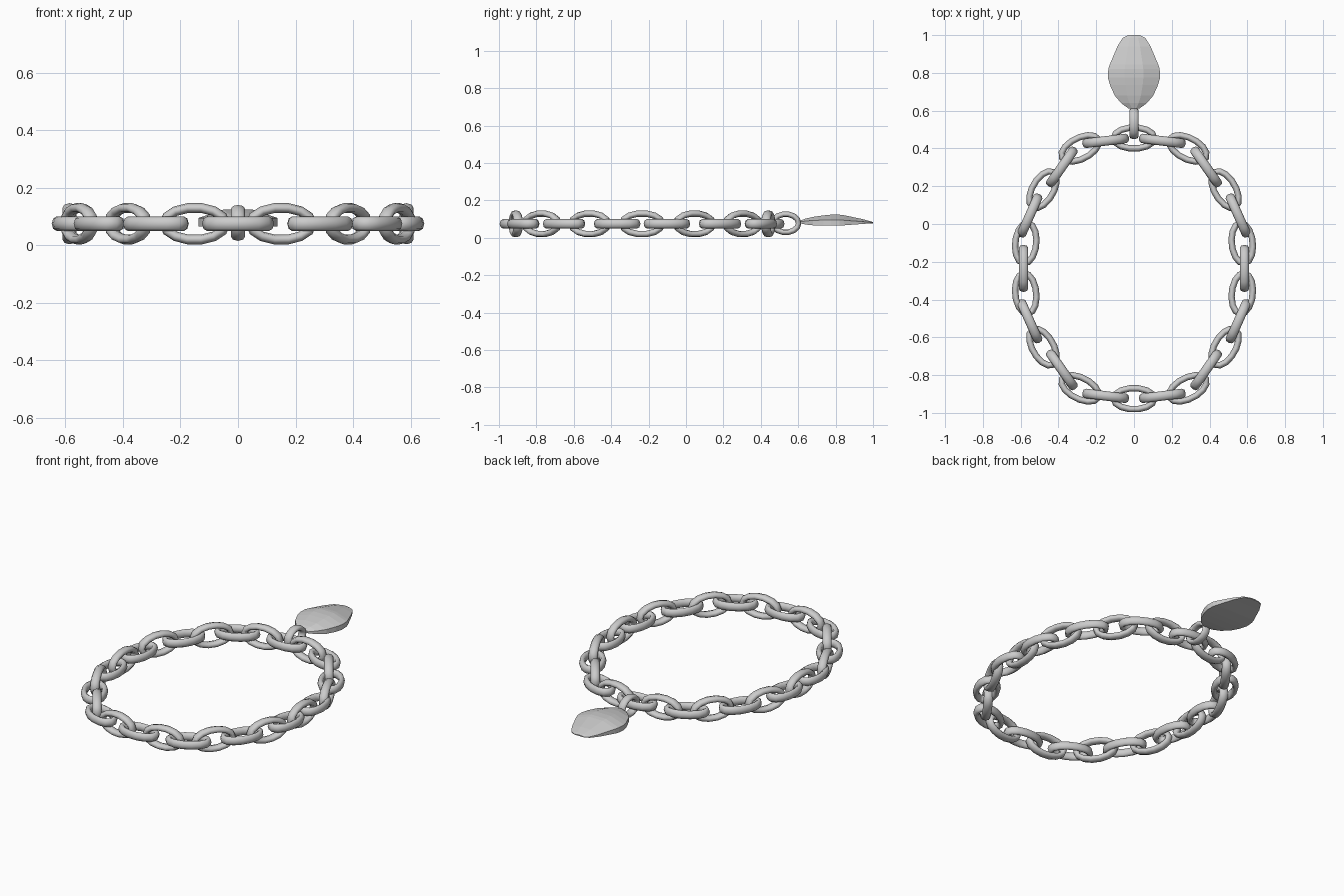
import bpy, bmesh
from math import sin, cos, tau, radians, pi
from mathutils import Matrix, Vector

if "Cube" in bpy.data.objects:
    bpy.data.objects.remove(bpy.data.objects["Cube"])

ZC = 0.075      # height of the chain's middle plane
YC = -0.235     # middle of the chain loop


def oval_link(name, loc, angle, upright, half_len=0.125, half_wid=0.073,
              thick=0.034, depth=0.05, segs=14, sides=8):
    """Closed oval ring with a rounded section, long axis turned by angle in plan."""
    bm = bmesh.new()
    rings = []
    a, b = half_len - thick / 2, half_wid - thick / 2
    for i in range(segs):
        t = tau * i / segs
        p = Vector((a * cos(t), b * sin(t), 0))
        n = Vector((b * cos(t), a * sin(t), 0)).normalized()
        ring = []
        for j in range(sides):
            s = tau * j / sides
            ring.append(bm.verts.new(p + n * (thick / 2 * cos(s)) + Vector((0, 0, depth / 2 * sin(s)))))
        rings.append(ring)
    for i in range(segs):
        r0, r1 = rings[i], rings[(i + 1) % segs]
        for j in range(sides):
            k = (j + 1) % sides
            f = bm.faces.new((r0[j], r1[j], r1[k], r0[k]))
            f.smooth = True
    m = Matrix.Translation(loc) @ Matrix.Rotation(angle, 4, 'Z')
    if upright:
        m = m @ Matrix.Rotation(pi / 2, 4, 'X')
    bm.transform(m)
    bmesh.ops.recalc_face_normals(bm, faces=bm.faces)
    me = bpy.data.meshes.new(name)
    bm.to_mesh(me)
    bm.free()
    ob = bpy.data.objects.new(name, me)
    bpy.context.collection.objects.link(ob)
    return ob


# One quarter of the chain: x, y, plan angle, upright
quarter = [
    (0.000, 0.455, 0, False), (0.150, 0.440, -7, True),
    (0.285, 0.400, -27, False), (0.382, 0.302, -55, True),
    (0.482, 0.182, -60, False), (0.552, 0.045, -66, True),
    (0.573, -0.102, -84, False), (0.585, YC, -90, True),
]

# Mirror the quarter to all four sides, skipping links on the mirror lines
count = 0
for x, y, ang, up in quarter:
    for sx in ((1, -1) if x > 0 else (1,)):
        for sy in ((1, -1) if y > YC else (1,)):
            count += 1
            oval_link(f"chain_link_{count:02d}",
                      (sx * x, YC + sy * (y - YC), ZC), radians(ang * sx * sy), up)

# Ring that carries the pendant
oval_link("pendant_ring", (0, 0.533, 0.078), pi / 2, True,
          half_len=0.084, half_wid=0.064, thick=0.03, depth=0.05)

# Faceted pendant: y, half width, underside z, rim z, crown z
rows = [
    (0.612, 0.030, 0.077, 0.086, 0.093), (0.640, 0.068, 0.071, 0.090, 0.103),
    (0.680, 0.102, 0.067, 0.093, 0.112), (0.735, 0.127, 0.065, 0.095, 0.120),
    (0.775, 0.138, 0.065, 0.095, 0.124), (0.820, 0.136, 0.066, 0.095, 0.124),
    (0.845, 0.128, 0.067, 0.094, 0.121), (0.940, 0.088, 0.074, 0.087, 0.101),
    (0.985, 0.060, 0.077, 0.083, 0.089), (1.000, 0.030, 0.078, 0.081, 0.084),
]
bm = bmesh.new()
loops = []
for y, w, zb, zr, zt in rows:
    pts = [(-w, zb), (w, zb), (w, zr), (w * 0.36, zt), (-w * 0.36, zt), (-w, zr)]
    loops.append([bm.verts.new((x, y, z)) for x, z in pts])
for l0, l1 in zip(loops, loops[1:]):
    for j in range(6):
        k = (j + 1) % 6
        bm.faces.new((l0[j], l0[k], l1[k], l1[j]))
bm.faces.new(loops[0])
bm.faces.new(loops[-1])
bmesh.ops.recalc_face_normals(bm, faces=bm.faces)
me = bpy.data.meshes.new("pendant")
bm.to_mesh(me)
bm.free()
bpy.context.collection.objects.link(bpy.data.objects.new("pendant", me))
